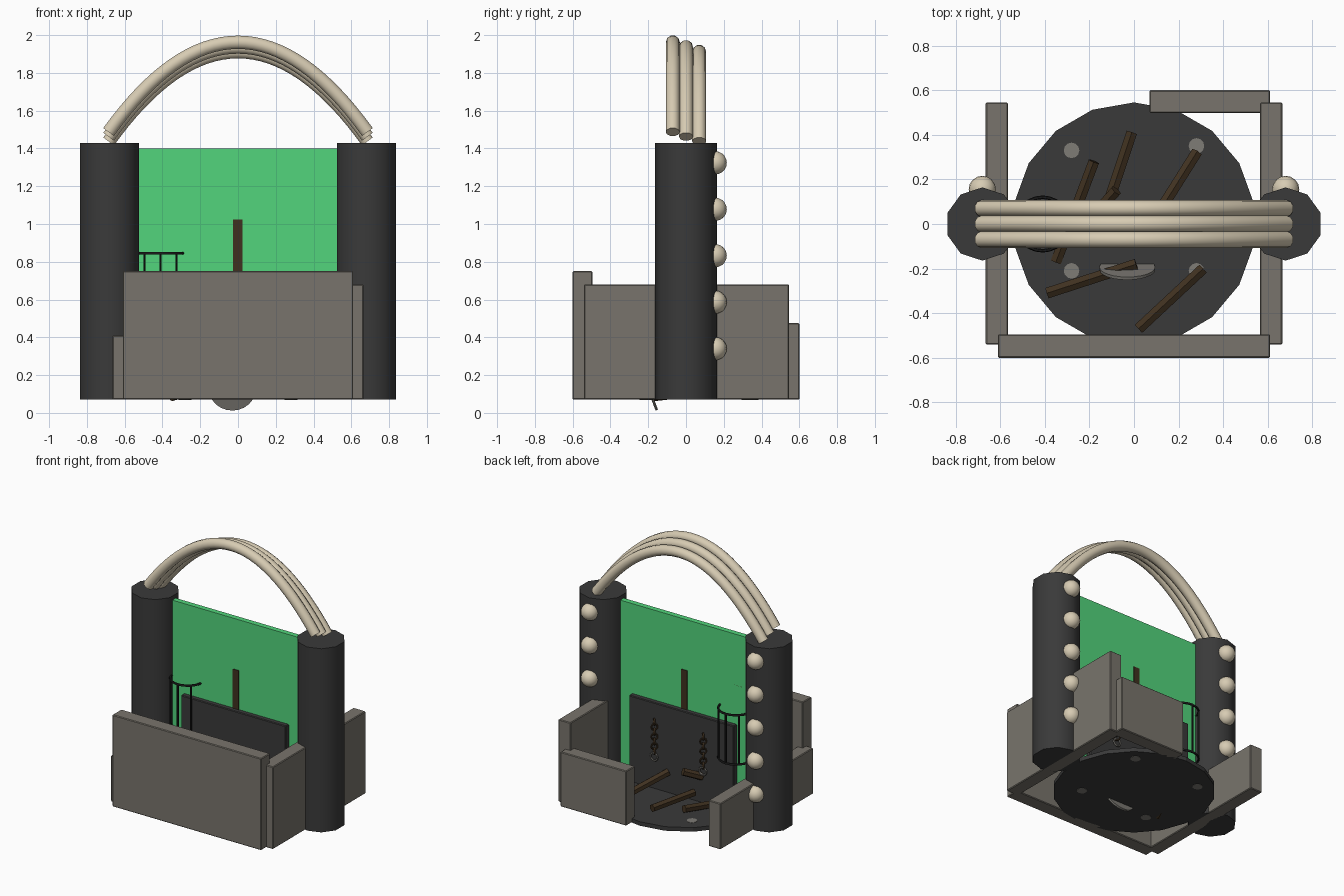
import bpy, math
from mathutils import Vector

if "Cube" in bpy.data.objects:
    bpy.data.objects.remove(bpy.data.objects["Cube"])


def mat(name, col):
    m = bpy.data.materials.new(name)
    m.diffuse_color = (*col, 1)
    m.use_nodes = True
    m.node_tree.nodes["Principled BSDF"].inputs["Base Color"].default_value = m.diffuse_color
    return m


CHARCOAL = mat("charcoal stone", (0.042, 0.042, 0.042))
BONE = mat("bone", (0.68, 0.60, 0.45))
STONE = mat("wall stone", (0.19, 0.175, 0.15))
GREEN = mat("glowing green", (0.085, 0.66, 0.20))
WOOD = mat("dark wood", (0.05, 0.03, 0.014))
IRON = mat("black iron", (0.012, 0.012, 0.012))
GREY = mat("pale grey", (0.21, 0.20, 0.18))


def finish(name, m, smooth=None):
    o = bpy.context.object
    o.name = name
    o.data.materials.append(m)
    if smooth:
        bpy.ops.object.shade_smooth_by_angle(angle=math.radians(smooth))
    return o


def box(name, m, x0, x1, y0, y1, z0, z1, bevel=0):
    bpy.ops.mesh.primitive_cube_add(size=1, location=((x0 + x1) / 2, (y0 + y1) / 2, (z0 + z1) / 2))
    o = bpy.context.object
    o.scale = (x1 - x0, y1 - y0, z1 - z0)
    bpy.ops.object.transform_apply(location=False, rotation=False)
    if bevel:
        b = o.modifiers.new("bevel", 'BEVEL')
        b.width, b.segments = bevel, 1
    return finish(name, m)


def rod(name, m, a, b, r, sides=8, smooth=None):
    a, b = Vector(a), Vector(b)
    d = b - a
    bpy.ops.mesh.primitive_cylinder_add(vertices=sides, radius=r, depth=d.length, location=(a + b) / 2)
    o = bpy.context.object
    if abs(d.normalized().z) < 0.999:
        o.rotation_euler = d.to_track_quat('Z', 'Y').to_euler()
    return finish(name, m, smooth)


def ring(name, m, loc, R, r, rot=(0, 0, 0), seg=24):
    bpy.ops.mesh.primitive_torus_add(location=loc, rotation=rot, major_radius=R, minor_radius=r,
                                     major_segments=seg, minor_segments=6)
    return finish(name, m, 60)


# floor disc
rod("floor", CHARCOAL, (0, 0, 0.07), (0, 0, 0.10), 0.545, 18)

# round plates set in the floor
for x, y in ((0.28, 0.35), (-0.28, 0.33), (0.28, -0.21), (-0.28, -0.21)):
    rod("floor_plate", GREY, (x, y, 0.068), (x, y, 0.102), 0.035, 12)

# tilted disc stuck through the floor
rod("tilted_disc", GREY, (-0.03, -0.206, 0.129), (-0.03, -0.193, 0.134), 0.125, 24, 40)

# pillars with rows of bone domes on the back
for s, side in ((-1, "left"), (1, "right")):
    rod(side + "_pillar", CHARCOAL, (s * 0.68, 0, 0.07), (s * 0.68, 0, 1.43), 0.164, 10, 40)
    for i in range(5):
        bpy.ops.mesh.primitive_uv_sphere_add(segments=16, ring_count=10, radius=0.061,
                                             location=(s * 0.68, 0.155, 0.34 + i * 0.246))
        finish(side + "_dome", BONE, 60)

# three arched tusks
for i in range(3):
    cu = bpy.data.curves.new("tusk", 'CURVE')
    cu.dimensions = '3D'
    cu.bevel_depth, cu.bevel_resolution, cu.use_fill_caps = 0.037, 3, True
    sp = cu.splines.new('POLY')
    n = 33
    sp.points.add(n - 1)
    for k in range(n):
        t = -1 + 2 * k / (n - 1)
        sp.points[k].co = (0.685 * t, -0.07 + 0.07 * i, 1.962 - 0.025 * i - 0.475 * t * t, 1)
    sp.use_smooth = True
    o = bpy.data.objects.new("arch_tusk", cu)
    bpy.context.collection.objects.link(o)
    cu.materials.append(BONE)

# green screen between the pillars and dark panel through it
box("green_screen", GREEN, -0.56, 0.56, -0.02, 0.02, 0.09, 1.40)
box("dark_panel", CHARCOAL, -0.43, 0.43, -0.055, 0.055, 0.09, 0.735, 0.005)

# broken walls
box("front_wall", STONE, -0.61, 0.61, -0.6, -0.495, 0.07, 0.75, 0.005)
box("right_wall", STONE, 0.565, 0.665, -0.54, 0.545, 0.07, 0.68, 0.005)
box("left_wall", STONE, -0.665, -0.565, -0.54, 0.545, 0.07, 0.41, 0.005)
box("back_wall", STONE, 0.07, 0.61, 0.497, 0.6, 0.07, 0.475, 0.005)

# gallows post and arm
box("gallows_post", WOOD, -0.027, 0.023, -0.025, 0.025, 0.70, 1.025)
box("gallows_arm", WOOD, -0.47, 0.0, -0.02, 0.02, 0.998, 1.025)

# hanging cage
for z in (0.845, 0.48):
    ring("cage_ring", IRON, (-0.41, 0, z), 0.12, 0.008)
for i in range(8):
    a = i * math.pi / 4
    x, y = -0.41 + 0.12 * math.cos(a), 0.12 * math.sin(a)
    rod("cage_bar", IRON, (x, y, 0.48), (x, y, 0.845), 0.007, 6)

# chains on the back of the panel
for x in (0.21, -0.19):
    for i in range(7):
        o = ring("chain_link", WOOD, (x, 0.07, 0.60 - i * 0.036), 0.022, 0.006,
                 (math.pi / 2, 0, math.radians(45 if i % 2 else -45)), 10)
    ring("shackle", GREY, (x, 0.075, 0.345), 0.028, 0.007, (math.pi / 2, 0, 0), 14)

# fallen logs
for a, b in (((-0.01, 0.41, 0.15), (-0.12, 0.08, 0.17)),
             ((-0.18, 0.28, 0.14), (-0.35, -0.17, 0.09)),
             ((0.28, 0.32, 0.13), (0.11, 0.05, 0.25)),
             ((-0.39, -0.31, 0.13), (0.01, -0.18, 0.15)),
             ((0.02, -0.47, 0.13), (0.31, -0.2, 0.13)),
             ((-0.08, 0.15, 0.34), (-0.17, 0.05, 0.29))):
    rod("fallen_log", WOOD, a, b, 0.028, 6)
